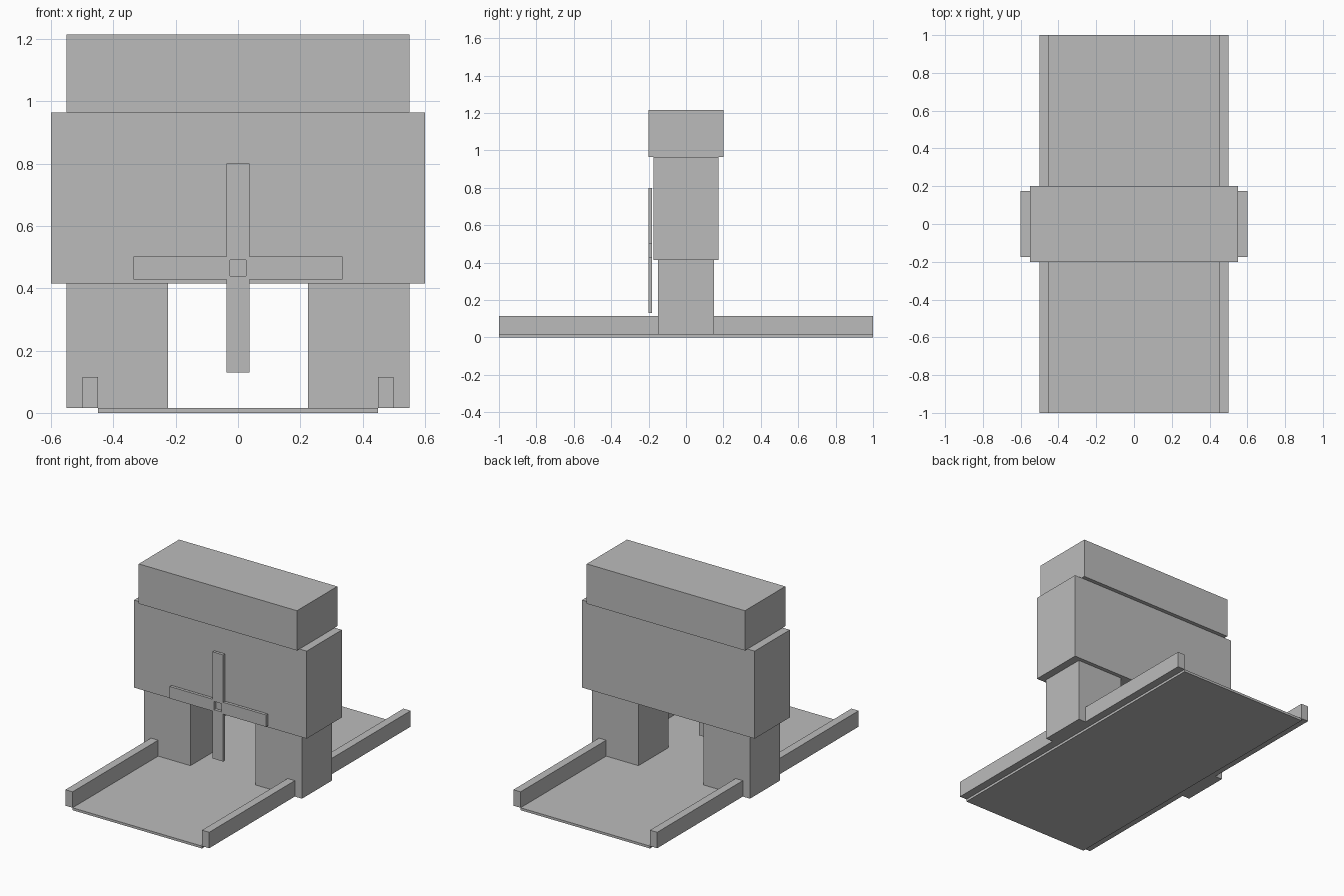
import bpy
import bmesh
from mathutils import Vector

cube = bpy.data.objects.get("Cube")
if cube:
    bpy.data.objects.remove(cube, do_unlink=True)

# Single flat material
grey = bpy.data.materials.new("plain_grey")
grey.use_nodes = True
colour = (0.5, 0.5, 0.5, 1)
grey.diffuse_color = colour
grey.node_tree.nodes["Principled BSDF"].inputs["Base Color"].default_value = colour


def add_object(name, bm):
    bmesh.ops.recalc_face_normals(bm, faces=bm.faces)
    mesh = bpy.data.meshes.new(name)
    bm.to_mesh(mesh)
    bm.free()
    mesh.materials.append(grey)
    obj = bpy.data.objects.new(name, mesh)
    bpy.context.collection.objects.link(obj)
    return obj


def box(name, xs, ys, zs):
    low, high = (Vector(c) for c in zip(xs, ys, zs))
    bm = bmesh.new()
    bmesh.ops.create_cube(bm, size=1)
    bmesh.ops.scale(bm, vec=high - low, verts=bm.verts)
    bmesh.ops.translate(bm, vec=(low + high) / 2, verts=bm.verts)
    return add_object(name, bm)


# Floor and the gate's upper blocks
box("floor", (-0.45, 0.45), (-1, 1), (0, 0.015))
box("gate_body", (-0.6, 0.6), (-0.175, 0.175), (0.415, 0.965))
box("gate_cap", (-0.55, 0.55), (-0.2, 0.2), (0.965, 1.215))

# Legs and side rails, mirrored left and right
for side, s in (("left", 1), ("right", -1)):
    box(side + "_leg", sorted((s * 0.225, s * 0.55)), (-0.15, 0.15), (0.015, 0.415))
    box(side + "_rail", sorted((s * 0.45, s * 0.5)), (-1, 1), (0.015, 0.115))

# Thin cross plate with a square hole at its centre
length, width, hole = 0.335, 0.0375, 0.026
steps = [-length, -width, -hole, hole, width, length]
bm = bmesh.new()
for i in range(5):
    for j in range(5):
        in_cross = i in (1, 2, 3) or j in (1, 2, 3)
        if not in_cross or (i == 2 and j == 2):
            continue
        corners = ((i, j), (i + 1, j), (i + 1, j + 1), (i, j + 1))
        bm.faces.new([bm.verts.new((steps[a], -0.2, 0.465 + steps[b])) for a, b in corners])
bmesh.ops.remove_doubles(bm, verts=bm.verts, dist=0.0001)
extruded = bmesh.ops.extrude_face_region(bm, geom=bm.faces[:], use_keep_orig=True)
moved = [v for v in extruded["geom"] if isinstance(v, bmesh.types.BMVert)]
bmesh.ops.translate(bm, vec=(0, 0.018, 0), verts=moved)
add_object("cross_plate", bm)
